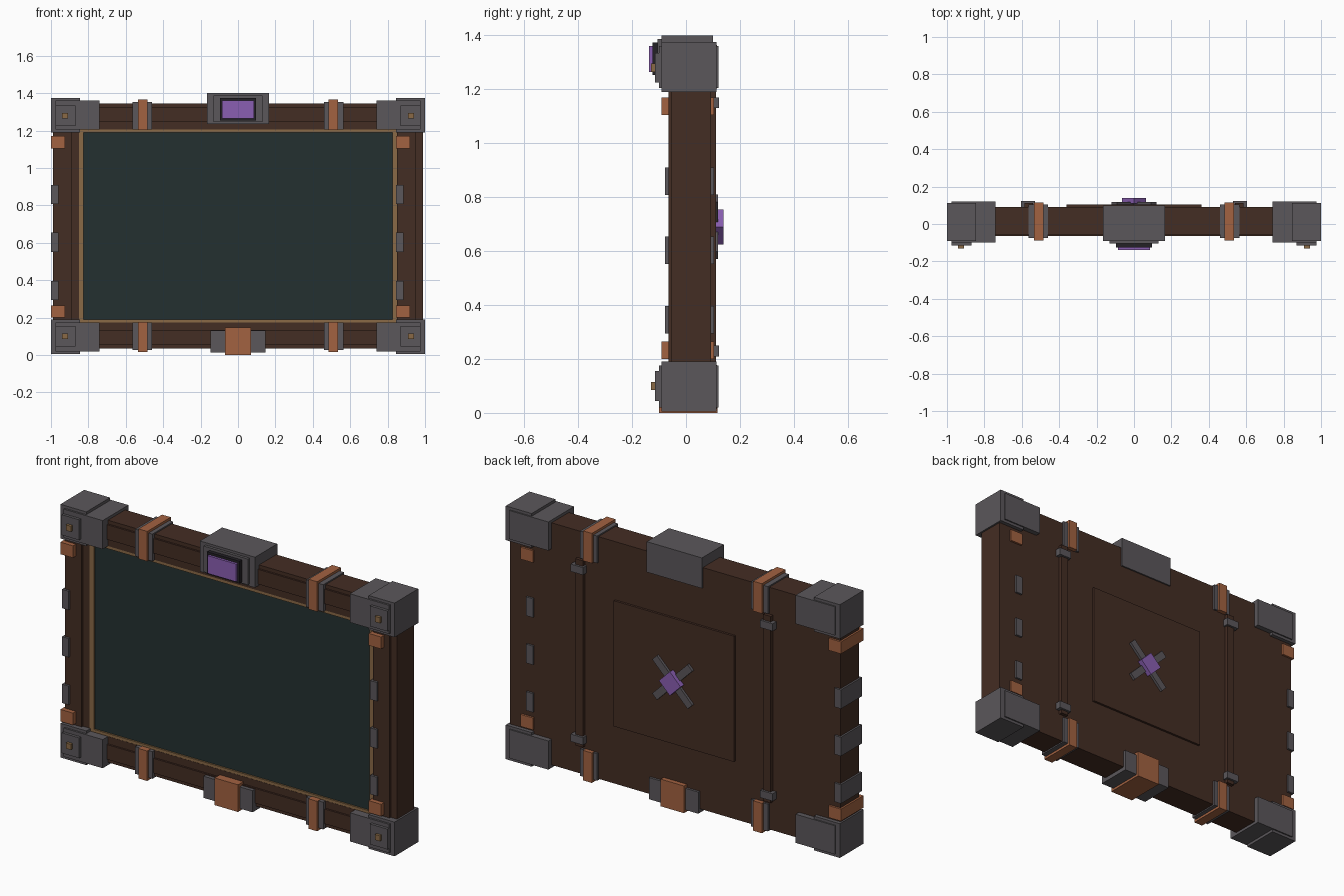
import bpy
import math

if "Cube" in bpy.data.objects:
    bpy.data.objects.remove(bpy.data.objects["Cube"])


def srgb(r, g, b):
    lin = [((c / 255 + 0.055) / 1.055) ** 2.4 for c in (r, g, b)]
    return (*lin, 1.0)


def material(name, rgb):
    m = bpy.data.materials.new(name)
    m.diffuse_color = srgb(*rgb)
    m.use_nodes = True
    m.node_tree.nodes["Principled BSDF"].inputs["Base Color"].default_value = m.diffuse_color
    return m


WOOD = material("dark wood", (68, 45, 35))
BOARD = material("slate green", (36, 48, 48))
IRON = material("grey iron", (91, 87, 91))
COPPER = material("copper", (162, 98, 65))
GOLD = material("dull gold", (138, 106, 70))
BLACK = material("near black", (36, 33, 38))
PURPLE = material("purple crystal", (138, 95, 178))


def box(name, x, y, z, mat, turn=0.0):
    """Box from (min, max) ranges, optionally turned about the y axis."""
    bpy.ops.mesh.primitive_cube_add(size=1)
    ob = bpy.context.object
    ob.name = name
    ranges = (x, y, z)
    ob.location = [(a + b) / 2 for a, b in ranges]
    ob.scale = [b - a for a, b in ranges]
    ob.rotation_euler[1] = turn
    ob.data.materials.append(mat)
    return ob


def side(s, a, b):
    """Range on the left (s=-1) or right (s=1) half."""
    return tuple(sorted((s * a, s * b)))


MID = 0.69  # mirror height of the frame


def level(t, a, b):
    """Range given for the top, mirrored down when t=-1."""
    return (a, b) if t > 0 else (2 * MID - b, 2 * MID - a)


# Writing surface and solid back
box("board", (-0.83, 0.83), (-0.045, 0.0), (0.18, 1.2), BOARD)
box("back_board", (-0.86, 0.86), (0.0, 0.092), (0.16, 1.22), WOOD)

# Wooden frame with raised face strips
for s in (-1, 1):
    box("frame_stile", side(s, 0.85, 0.99), (-0.055, 0.092), (0.03, 1.345), WOOD)
for t in (-1, 1):
    box("frame_rail", (-0.85, 0.85), (-0.055, 0.092), level(t, 1.205, 1.345), WOOD)
    box("rail_strip", (-0.85, 0.85), (-0.065, -0.05), level(t, 1.245, 1.325), WOOD)
for x0 in (-0.99, 0.853):
    box("stile_strip", (x0, x0 + 0.1), (-0.065, -0.05), (0.1, 1.28), WOOD)

# Gold trim round the board
for s in (-1, 1):
    box("trim_side", side(s, 0.825, 0.85), (-0.054, 0.0), (0.175, 1.205), GOLD)
for t in (-1, 1):
    box("trim_edge", (-0.825, 0.825), (-0.054, 0.0), level(t, 1.19, 1.205), GOLD)

for s in (-1, 1):
    for t in (-1, 1):
        # Iron corners with plate and stud
        box("corner_block", side(s, 0.845, 1.0), (-0.09, 0.113), level(t, 1.19, 1.375), IRON)
        box("corner_arm", side(s, 0.74, 0.975), (-0.1, 0.12), level(t, 1.205, 1.36), IRON)
        box("corner_plate", side(s, 0.87, 0.975), (-0.115, -0.09), level(t, 1.225, 1.335), IRON)
        box("corner_stud", side(s, 0.91, 0.94), (-0.13, -0.11), level(t, 1.265, 1.295), GOLD)

        # Copper straps over iron sleeves
        box("strap_sleeve", side(s, 0.46, 0.563), (-0.075, 0.103), level(t, 1.205, 1.352), IRON)
        box("strap", side(s, 0.483, 0.535), (-0.087, 0.115), level(t, 1.203, 1.365), COPPER)

        # Clips on the back battens
        box("batten_clip", side(s, 0.53, 0.605), (0.09, 0.123), level(t, 1.13, 1.17), IRON)
    box("back_batten", side(s, 0.54, 0.585), (0.08, 0.111), (0.19, 1.2), WOOD)

# Clamps along both stiles
for x0 in (-1.0, 0.845):
    for z0 in (0.2, 1.105):
        box("copper_clamp", (x0, x0 + 0.075), (-0.09, 0.103), (z0, z0 + 0.065), COPPER)
    for z0 in (0.295, 0.552, 0.808):
        box("iron_clamp", (x0, x0 + 0.04), (-0.077, 0.103), (z0, z0 + 0.102), IRON)

# Top housing with crystal window
box("top_housing", (-0.165, 0.165), (-0.09, 0.1), (1.235, 1.4), IRON)
box("housing_plate", (-0.132, 0.132), (-0.105, -0.08), (1.247, 1.387), IRON)
box("window_frame", (-0.097, 0.097), (-0.125, -0.1), (1.253, 1.373), BLACK)
box("crystal_window", (-0.086, 0.086), (-0.138, -0.12), (1.264, 1.36), PURPLE)

# Bottom bracket
box("bottom_bracket", (-0.147, 0.147), (-0.085, 0.105), (0.013, 0.13), IRON)
box("bottom_clasp", (-0.07, 0.07), (-0.1, 0.117), (0.0, 0.147), COPPER)

# Back panel with crossed bars and crystal
box("back_panel", (-0.36, 0.36), (0.085, 0.104), (0.35, 1.03), WOOD)
for turn in (-math.pi / 4, math.pi / 4):
    box("cross_bar", (-0.15, 0.15), (0.1, 0.118), (MID - 0.02, MID + 0.02), IRON, turn)
box("back_crystal", (-0.046, 0.046), (0.11, 0.139), (MID - 0.046, MID + 0.046), PURPLE, math.pi / 4)
